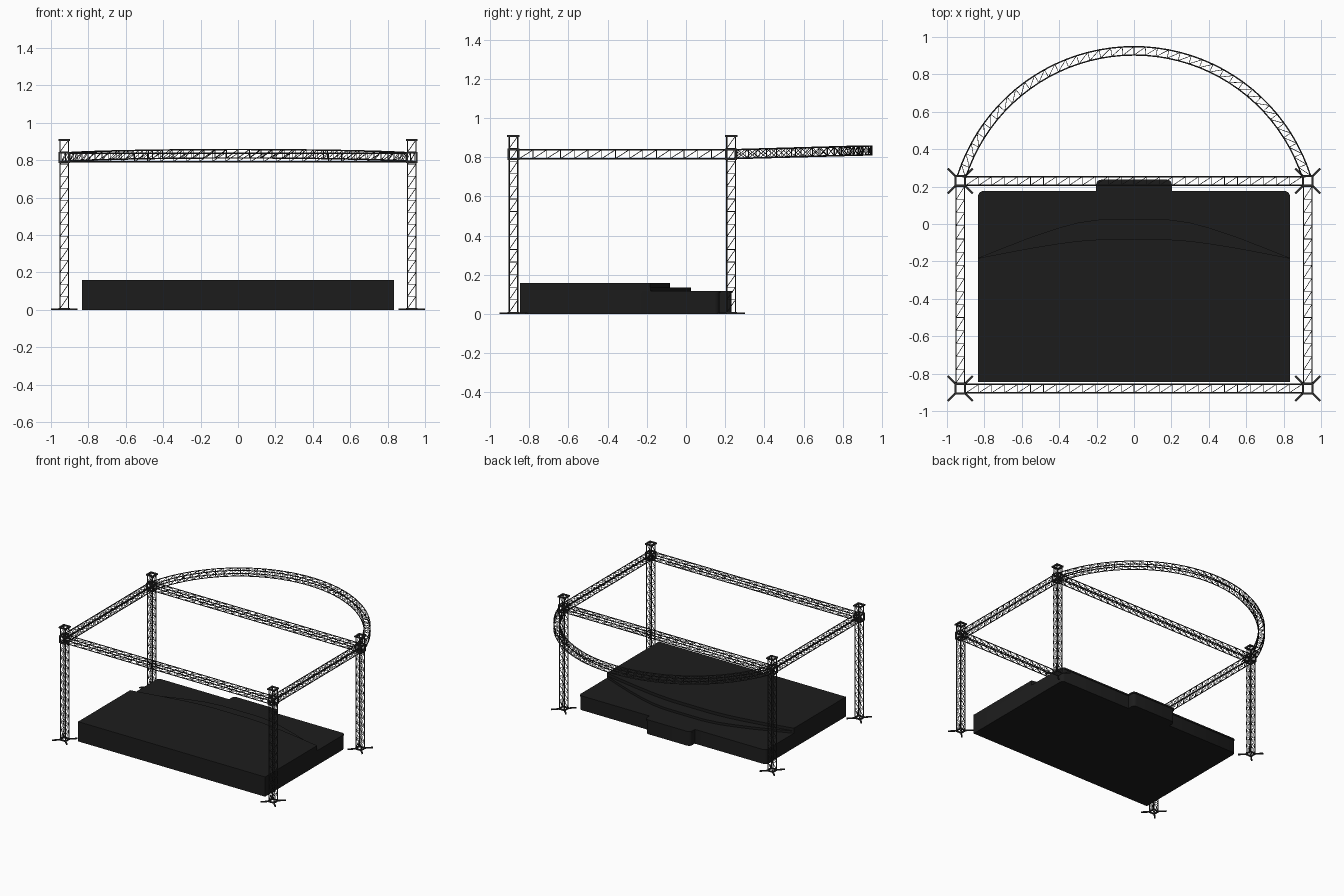
import bpy, bmesh, math
from mathutils import Vector, Matrix

if "Cube" in bpy.data.objects:
    bpy.data.objects.remove(bpy.data.objects["Cube"])

TX, YF, YB = 0.929, -0.88, 0.23       # tower positions
ZB, H, W = 0.815, 0.914, 0.0225       # beam height, tower height, half chord spacing
Z = Vector((0, 0, 1))


def material(name, c):
    m = bpy.data.materials.new(name)
    m.diffuse_color = (c, c, c, 1)
    m.use_nodes = True
    m.node_tree.nodes["Principled BSDF"].inputs["Base Color"].default_value = m.diffuse_color
    return m


METAL = material("dark_metal", 0.03)
DECK = material("black_deck", 0.012)


def finish(bm, name, mat, smooth=True):
    bmesh.ops.recalc_face_normals(bm, faces=bm.faces)
    me = bpy.data.meshes.new(name)
    bm.to_mesh(me)
    bm.free()
    ob = bpy.data.objects.new(name, me)
    bpy.context.collection.objects.link(ob)
    me.materials.append(mat)
    if smooth:
        bpy.ops.object.select_all(action='DESELECT')
        ob.select_set(True)
        bpy.context.view_layer.objects.active = ob
        bpy.ops.object.shade_smooth_by_angle(angle=math.radians(50))
    return ob


def rod(bm, a, b, r, sides):
    d = b - a
    m = Matrix.Translation((a + b) / 2) @ d.to_track_quat('Z', 'Y').to_matrix().to_4x4()
    bmesh.ops.create_cone(bm, cap_ends=True, segments=sides, radius1=r, radius2=r,
                          depth=d.length, matrix=m)


def box(bm, c, size, rot=0.0):
    m = Matrix.Translation(c) @ Matrix.Rotation(rot, 4, 'Z') @ Matrix.Diagonal((*size, 1))
    bmesh.ops.create_cube(bm, size=1, matrix=m)


# Box truss along a path of (centre, side, up) stations
def truss(name, stations, straight=True):
    bm = bmesh.new()
    rings = [[c + u * W * i + v * W * j for i, j in ((-1, -1), (1, -1), (1, 1), (-1, 1))]
             for c, u, v in stations]
    for k in range(4):
        if straight:
            rod(bm, rings[0][k], rings[-1][k], 0.0036, 8)
        else:
            for p, q in zip(rings, rings[1:]):
                rod(bm, p[k], q[k], 0.0036, 8)
    for p, q in zip(rings, rings[1:]):
        for a, b in ((0, 1), (1, 2), (3, 2), (0, 3)):
            rod(bm, p[a], p[b], 0.0018, 6)
            rod(bm, p[a], q[b], 0.0018, 6)
    for a in range(4):
        rod(bm, rings[-1][a], rings[-1][(a + 1) % 4], 0.0018, 6)
    return finish(bm, name, METAL)


def line_truss(name, a, b, u, v, bays):
    a, b = Vector(a), Vector(b)
    truss(name, [(a.lerp(b, i / bays), Vector(u), Vector(v)) for i in range(bays + 1)])


# Towers with crossed feet, corner sleeves and top frames
for sx, sn in ((-1, "left"), (1, "right")):
    for y, yn in ((YF, "front"), (YB, "back")):
        x, tag = sx * TX, f"{yn}_{sn}"
        line_truss(f"tower_{tag}", (x, y, 0.008), (x, y, H - 0.006), (1, 0, 0), (0, 1, 0), 14)
        bm = bmesh.new()
        for k in range(4):
            a = math.pi / 4 + k * math.pi / 2
            d = Vector((math.cos(a), math.sin(a), 0))
            box(bm, Vector((x, y, 0.004)) + d * 0.062, (0.064, 0.011, 0.008), a)
            t = k * math.pi / 2
            e = Vector((math.cos(t), math.sin(t), 0))
            box(bm, Vector((x, y, 0.005)) + e * 0.025, (0.01, 0.06, 0.01), t)
        finish(bm, f"foot_{tag}", METAL, False)
        bm = bmesh.new()
        for k in range(4):
            t = k * math.pi / 2
            e = Vector((math.cos(t), math.sin(t), 0))
            for s in (-1, 1):
                box(bm, Vector((x, y, ZB + s * 0.025)) + e * 0.025, (0.01, 0.06, 0.01), t)
            d = Vector((math.cos(t + math.pi / 4), math.sin(t + math.pi / 4), 0))
            box(bm, Vector((x, y, ZB)) + d * 0.0354, (0.01, 0.01, 0.06))
        finish(bm, f"corner_sleeve_{tag}", METAL, False)
        bm = bmesh.new()
        for k in range(4):
            t = k * math.pi / 2
            e = Vector((math.cos(t), math.sin(t), 0))
            box(bm, Vector((x, y, H - 0.005)) + e * 0.026, (0.012, 0.064, 0.01), t)
        finish(bm, f"tower_cap_{tag}", METAL, False)

# Straight roof beams
for y, n in ((YF, "front"), (YB, "back")):
    line_truss(f"beam_{n}", (-TX + 0.03, y, ZB), (TX - 0.03, y, ZB), (0, 1, 0), Z, 26)
for s, n in ((-1, "left"), (1, "right")):
    line_truss(f"beam_{n}", (s * TX, YF + 0.03, ZB), (s * TX, YB - 0.03, ZB), (1, 0, 0), Z, 15)

# Curved rear beam, rising slightly to the back
sag = 0.926 - YB
R = (TX * TX + sag * sag) / (2 * sag)
cy = 0.926 - R
half = math.atan2(TX, YB - cy) - 0.025
arc = []
for i in range(41):
    t = half * (i / 20 - 1)
    d = Vector((math.sin(t), math.cos(t), 0))
    p = d * R + Vector((0, cy, 0))
    p.z = ZB + (p.y - YB) * 0.028
    arc.append((p, d, Z))
truss("curved_rear_beam", arc, False)


# Stage layers extruded from half outlines mirrored in x
def slab(name, pts, z0, z1):
    outline = pts + [(-x, y) for x, y in reversed(pts) if x > 0]
    bm = bmesh.new()
    f = bm.faces.new([bm.verts.new((x, y, z0)) for x, y in outline])
    r = bmesh.ops.extrude_face_region(bm, geom=[f])
    bmesh.ops.translate(bm, vec=(0, 0, z1 - z0),
                        verts=[v for v in r["geom"] if isinstance(v, bmesh.types.BMVert)])
    finish(bm, name, DECK)


def base(o):
    yb, yp, x, xp = 0.176 - o, 0.237 - o, 0.834, 0.203 - o
    pts = [(x, -0.846), (x, yb - 0.024), (x - 0.008, yb - 0.008), (x - 0.024, yb), (xp, yb)]
    for k in range(5):
        a = k * math.pi / 8
        pts.append((xp - 0.028 + 0.028 * math.cos(a), yp - 0.028 + 0.028 * math.sin(a)))
    return pts


def riser(edge_y, mid_y):
    pts = [(0.834, -0.846), (0.834, edge_y)]
    for t, k in ((0.35, 0.0), (0.2, 0.98), (0.15, 1.0)):
        if k == 0.0:
            for x, f in ((0.7, 0.26), (0.55, 0.54), (0.4, 0.78), (0.3, 0.91)):
                pts.append((x, edge_y + (mid_y - edge_y) * f))
        else:
            pts.append((t, edge_y + (mid_y - edge_y) * k))
    return pts


slab("stage_base", base(0.005), 0, 0.106)
slab("stage_base_lip", base(0), 0.106, 0.118)
slab("stage_middle_step", riser(-0.182, 0.026), 0.118, 0.136)
slab("stage_top_step", riser(-0.183, -0.082), 0.136, 0.159)
